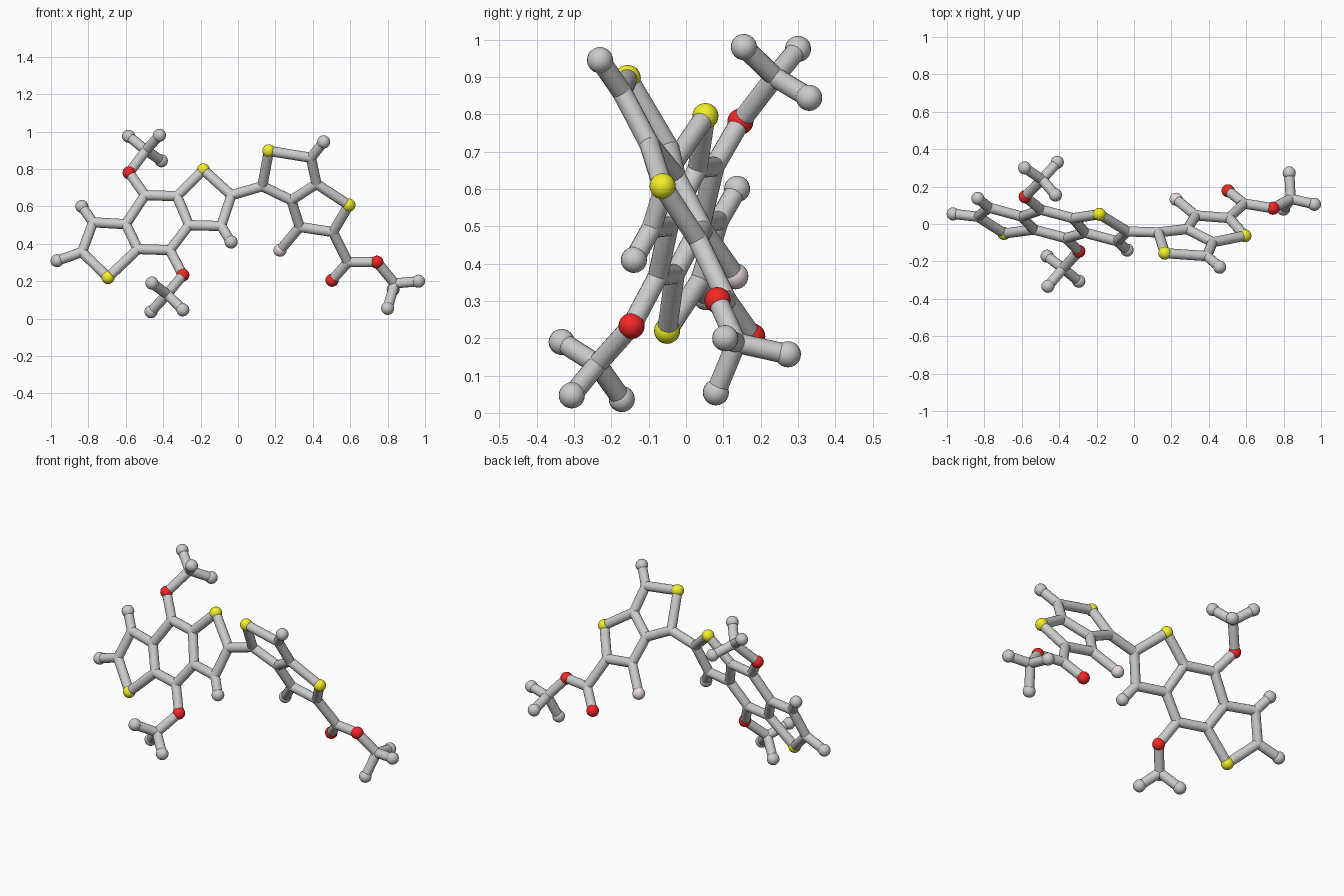
import bpy, bmesh
from mathutils import Vector, Matrix

if "Cube" in bpy.data.objects:
    bpy.data.objects.remove(bpy.data.objects["Cube"])

BOND_R, JOINT_R, BALL_R = 0.027, 0.0275, 0.035
SIDES = 16


def material(name, rgb):
    m = bpy.data.materials.new(name)
    m.diffuse_color = (*rgb, 1)
    m.use_nodes = True
    m.node_tree.nodes["Principled BSDF"].inputs["Base Color"].default_value = m.diffuse_color
    return m


YELLOW = material("yellow", (0.9, 0.87, 0.02))
RED = material("red", (0.9, 0.02, 0.02))
PINK = material("pink", (0.85, 0.7, 0.7))


def finish(bm, name, mat=None):
    me = bpy.data.meshes.new(name)
    bm.to_mesh(me)
    bm.free()
    ob = bpy.data.objects.new(name, me)
    bpy.context.collection.objects.link(ob)
    if mat:
        me.materials.append(mat)


def balls(name, points, radius, mat=None):
    bm = bmesh.new()
    for p in points:
        bmesh.ops.create_uvsphere(bm, u_segments=20, v_segments=12, radius=radius,
                                  matrix=Matrix.Translation(p))
    finish(bm, name, mat)


def rods(name, pairs):
    bm = bmesh.new()
    for a, b in pairs:
        d = b - a
        rot = d.to_track_quat('Z', 'Y').to_matrix().to_4x4()
        bmesh.ops.create_cone(bm, cap_ends=True, segments=SIDES, radius1=BOND_R, radius2=BOND_R,
                              depth=d.length, matrix=Matrix.Translation((a + b) / 2) @ rot)
    finish(bm, name)


def build(prefix, flat, plane, free, chains, colours):
    """flat: (x, z) points lying on a tilted plane y = a + b*x + c*z; free: full xyz points."""
    a, b, c = plane
    pts = {k: Vector((x, a + b * x + c * z, z)) for k, (x, z) in flat.items()}
    pts.update({k: Vector(v) for k, v in free.items()})
    pairs = []
    for chain in chains:
        names = chain.split()
        pairs += list(zip(names, names[1:]))
    rods(prefix + "_bonds", [(pts[i], pts[j]) for i, j in pairs])
    coloured = set()
    for label, mat, keys in colours:
        coloured |= set(keys.split())
        balls(f"{prefix}_{label}_balls", [pts[k] for k in keys.split()], BALL_R, mat)
    degree = {k: sum(k in p for p in pairs) for k in pts}
    plain = [k for k in pts if k not in coloured]
    balls(prefix + "_end_balls", [pts[k] for k in plain if degree[k] == 1 and k != "link"], BALL_R)
    balls(prefix + "_joints", [pts[k] for k in plain if degree[k] > 1], JOINT_R)


# Left half: three fused rings with two side groups
build("left",
      {"s1": (-.185, .795), "a": (-.035, .66), "b": (-.09, .495), "bh": (-.037, .41),
       "c": (-.262, .50), "d": (-.326, .655), "e": (-.497, .66), "f": (-.60, .505),
       "g": (-.535, .372), "h": (-.364, .366), "i": (-.775, .515), "ih": (-.835, .60),
       "j": (-.834, .356), "jh": (-.967, .31), "s2": (-.695, .22),
       "o1": (-.582, .78), "o2": (-.295, .233)},
      (-.3133, -.251, .401),
      {"m1": (-.492, .238, .90), "m1a": (-.585, .30, .975), "m1b": (-.42, .155, .98),
       "m1c": (-.41, .33, .844), "m2": (-.379, -.238, .13), "m2a": (-.46, -.333, .19),
       "m2b": (-.295, -.306, .047), "m2c": (-.465, -.172, .037),
       "link": (.13, -.045, .708)},
      ["c d e f g h c", "d s1 a b c", "f i j s2 g", "b bh", "i ih", "j jh", "a link",
       "e o1 m1 m1a", "m1b m1 m1c", "h o2 m2 m2a", "m2b m2 m2c"],
      [("yellow", YELLOW, "s1 s2"), ("red", RED, "o1 o2")])

# Right half: two fused rings with a branched tail
build("right",
      {"k": (.13, .708), "s3": (.165, .897), "l": (.39, .86), "lh": (.458, .945),
       "m": (.42, .72), "n": (.285, .633), "s4": (.593, .607), "p": (.508, .463),
       "q": (.33, .49), "qf": (.225, .366), "r": (.588, .302), "o3": (.503, .205),
       "o4": (.743, .302)},
      (.374, -.162, -.561),
      {"t": (.838, .135, .188), "ta": (.965, .105, .20), "tb": (.80, .08, .055),
       "tc": (.83, .273, .157)},
      ["k s3 l m n k", "m s4 p q n", "l lh", "q qf", "p r o3", "r o4 t ta", "tb t tc"],
      [("yellow", YELLOW, "s3 s4"), ("red", RED, "o3 o4"), ("pink", PINK, "qf")])

# Smooth round surfaces, keep rod rims crisp
for ob in bpy.context.collection.objects:
    ob.select_set(True)
    bpy.context.view_layer.objects.active = ob
bpy.ops.object.shade_smooth_by_angle()
